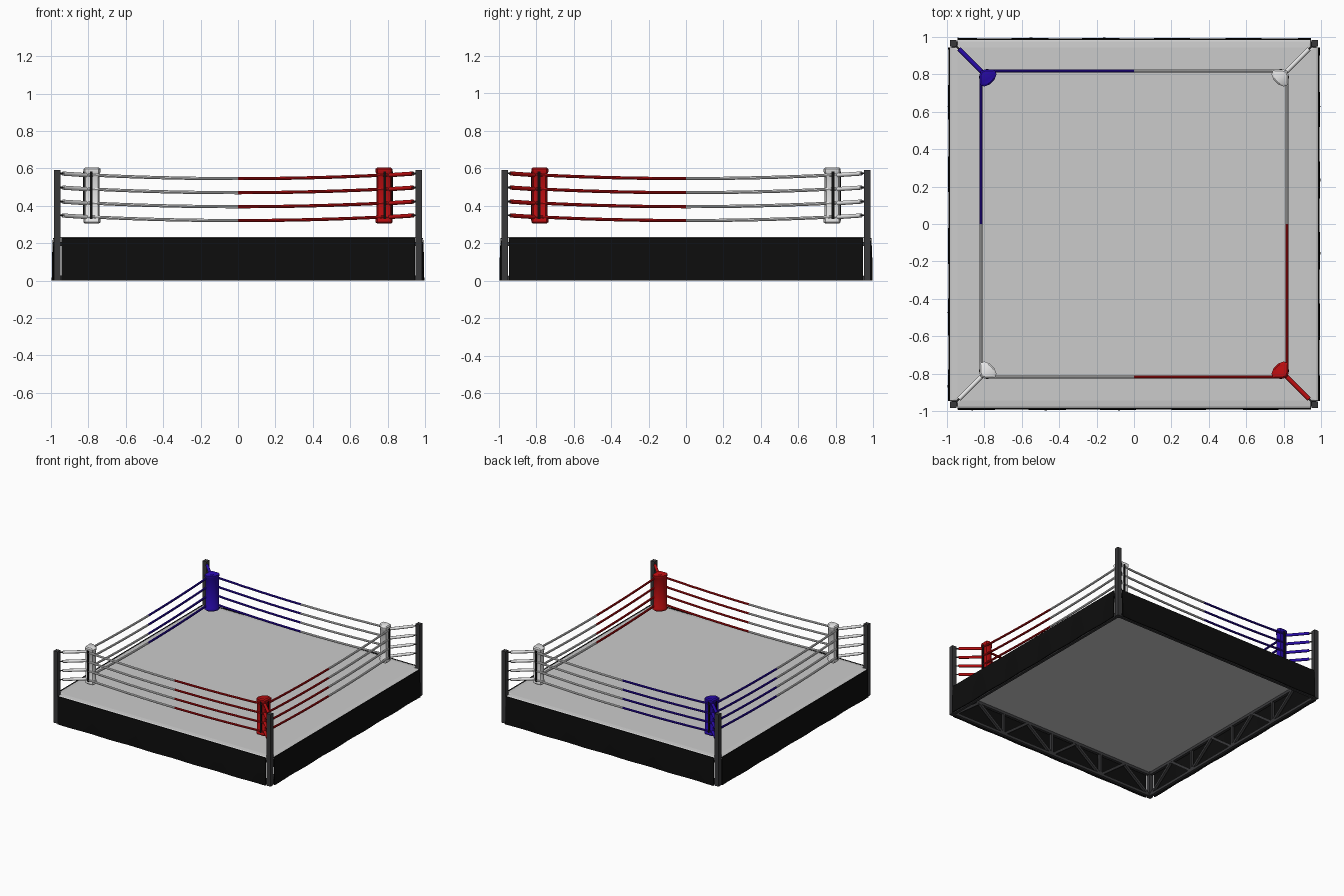
import bpy, bmesh, math
from mathutils import Vector

if "Cube" in bpy.data.objects:
    bpy.data.objects.remove(bpy.data.objects["Cube"])


def material(name, rgb):
    m = bpy.data.materials.new(name)
    m.diffuse_color = (*rgb, 1)
    m.use_nodes = True
    m.node_tree.nodes["Principled BSDF"].inputs["Base Color"].default_value = m.diffuse_color
    return m


WHITE = material("white", (0.8, 0.8, 0.8))
CANVAS = material("canvas grey", (0.6, 0.6, 0.6))
RED = material("red", (0.5, 0.004, 0.005))
BLUE = material("blue", (0.022, 0.003, 0.42))
BLACK = material("black", (0.004, 0.004, 0.004))
STEEL = material("dark steel", (0.04, 0.04, 0.042))


def finish(name, bm, mat, smooth=False):
    bmesh.ops.recalc_face_normals(bm, faces=bm.faces)
    me = bpy.data.meshes.new(name)
    bm.to_mesh(me)
    bm.free()
    me.materials.append(mat)
    ob = bpy.data.objects.new(name, me)
    bpy.context.collection.objects.link(ob)
    if smooth:
        bpy.ops.object.select_all(action='DESELECT')
        ob.select_set(True)
        bpy.context.view_layer.objects.active = ob
        bpy.ops.object.shade_smooth_by_angle(angle=math.radians(40))
    return ob


def tube(bm, pts, r, n=8, turn=0.0):
    """Tube along a path whose bends are slight."""
    pts = [Vector(p) for p in pts]
    d = (pts[-1] - pts[0]).normalized()
    up = Vector((0, 0, 1)) if abs(d.z) < 0.95 else Vector((1, 0, 0))
    u = d.cross(up).normalized()
    v = u.cross(d)
    rings = []
    for p in pts:
        angles = [turn + 2 * math.pi * i / n for i in range(n)]
        rings.append([bm.verts.new(p + r * (u * math.cos(a) + v * math.sin(a))) for a in angles])
    for a, b in zip(rings, rings[1:]):
        for i in range(n):
            bm.faces.new((a[i], a[(i + 1) % n], b[(i + 1) % n], b[i]))
    bm.faces.new(rings[0])
    bm.faces.new(rings[-1])


def bar(bm, a, b, w):
    tube(bm, [a, b], w * 0.7071, 4, math.pi / 4)


def box(bm, lo, hi):
    vs = bmesh.ops.create_cube(bm, size=1)["verts"]
    for v in vs:
        v.co = Vector([(l + h) / 2 + c * (h - l) for l, h, c in zip(lo, hi, v.co)])


def prism(bm, rings):
    """Loft between stacked (points, z) outlines."""
    loops = [[bm.verts.new((x, y, z)) for x, y in pts] for pts, z in rings]
    n = len(loops[0])
    for a, b in zip(loops, loops[1:]):
        for i in range(n):
            bm.faces.new((a[i], a[(i + 1) % n], b[(i + 1) % n], b[i]))
    bm.faces.new(loops[0])
    bm.faces.new(loops[-1])


# Canvas floor: square with notched corners for the posts, edges falling off
def notched(e, c):
    quarter = [(e, c), (c, c), (c, e)]
    out = []
    for k in range(4):
        for x, y in quarter:
            for _ in range(k):
                x, y = -y, x
            out.append((x, y))
    return out


bm = bmesh.new()
prism(bm, [(notched(0.985, 0.945), 0.207), (notched(0.988, 0.945), 0.222),
           (notched(0.975, 0.943), 0.23), (notched(0.945, 0.93), 0.233)])
finish("canvas_floor", bm, CANVAS)

# Skirts: four thin, slightly rippled cloth panels, and the truss behind each
for k, side in enumerate(("front", "right", "back", "left")):
    def place(t, out, z, k=k):
        x, y = t, -out
        for _ in range(k):
            x, y = -y, x
        return Vector((x, y, z))

    bm = bmesh.new()
    cols = []
    for i in range(25):
        t = -0.945 + 1.89 * i / 24
        w = 0.003 * math.sin(i * 1.3 + k)
        cols.append([bm.verts.new(place(t, o, z)) for o, z in
                     ((0.993 + w, 0), (0.993 + w / 2, 0.12), (0.99, 0.228),
                      (0.984, 0.228), (0.986 + w / 2, 0.12), (0.986 + w, 0))])
    for a, b in zip(cols, cols[1:]):
        for j in range(6):
            bm.faces.new((a[j], a[(j + 1) % 6], b[(j + 1) % 6], b[j]))
    bm.faces.new(cols[0])
    bm.faces.new(cols[-1])
    finish(side + "_skirt", bm, BLACK, True)

    bm = bmesh.new()
    for z in (0.012, 0.195):
        bar(bm, place(-0.95, 0.965, z), place(0.95, 0.965, z), 0.022)
    step = 1.9 / 8
    for i in range(8):
        t0 = -0.95 + i * step
        z0, z1 = (0.012, 0.195) if i % 2 == 0 else (0.195, 0.012)
        bar(bm, place(t0, 0.965, z0), place(t0 + step, 0.965, z1), 0.02)
        if i in (2, 4, 6):
            bar(bm, place(t0, 0.965, 0.012), place(t0, 0.965, 0.195), 0.02)
    finish(side + "_truss", bm, STEEL)

# Corners: post, pad, straps, turnbuckles and the half ropes of each corner
LEVELS = (0.572, 0.497, 0.422, 0.348)
PAD = [(.825, .80), (.825, .745), (.80, .735), (.77, .747), (.747, .77),
       (.735, .80), (.745, .825), (.80, .825), (.818, .818)]
CORNERS = (("front_left", -1, -1, WHITE), ("front_right", 1, -1, RED),
           ("back_right", 1, 1, WHITE), ("back_left", -1, 1, BLUE))

for name, sx, sy, mat in CORNERS:
    bm = bmesh.new()
    box(bm, (sx * 0.967 - 0.018, sy * 0.967 - 0.018, 0),
        (sx * 0.967 + 0.018, sy * 0.967 + 0.018, 0.59))
    finish(name + "_post", bm, STEEL)

    # Padded cushion, slightly wider at both ends
    def outline(s):
        return [(sx * (0.785 + (x - 0.785) * s), sy * (0.785 + (y - 0.785) * s)) for x, y in PAD]

    bm = bmesh.new()
    prism(bm, [(outline(0.8), 0.304), (outline(1), 0.312), (outline(1), 0.33),
               (outline(0.9), 0.338), (outline(0.9), 0.572), (outline(1), 0.58),
               (outline(1), 0.597), (outline(0.8), 0.605)])
    finish(name + "_pad", bm, mat, True)

    # Black lacing strips on the two outer sides of the pad
    bm = bmesh.new()
    for swap in (False, True):
        lo, hi = Vector((0.778, 0.819, 0.328)), Vector((0.792, 0.828, 0.582))
        if swap:
            lo, hi = lo.yxz, hi.yxz
        box(bm, (lo.x * sx, lo.y * sy, lo.z), (hi.x * sx, hi.y * sy, hi.z))
    finish(name + "_pad_lacing", bm, BLACK)

    # Turnbuckles from pad to post, with thin steel pins
    bm, pins = bmesh.new(), bmesh.new()
    for z in LEVELS:
        def at(d, dz):
            return (sx * d, sy * d, z + dz)
        tube(bm, [at(0.80, -0.009), at(0.936, 0)], 0.0115, 10)
        tube(pins, [at(0.93, 0), at(0.96, 0.001)], 0.005, 6)
    finish(name + "_turnbuckles", bm, mat, True)
    finish(name + "_turnbuckle_pins", pins, STEEL, True)

    # Sagging ropes from the corner to the middle of both sides
    bm = bmesh.new()
    for z in LEVELS:
        for swap in (False, True):
            path = []
            for i in range(9):
                t = 0.80 * (1 - i / 8)
                a, b = (0.818, t) if swap else (t, 0.818)
                path.append((sx * a, sy * b, z - 0.027 + 0.02 * (t / 0.8) ** 2))
            tube(bm, path, 0.0085, 8)
    finish(name + "_ropes", bm, mat, True)
